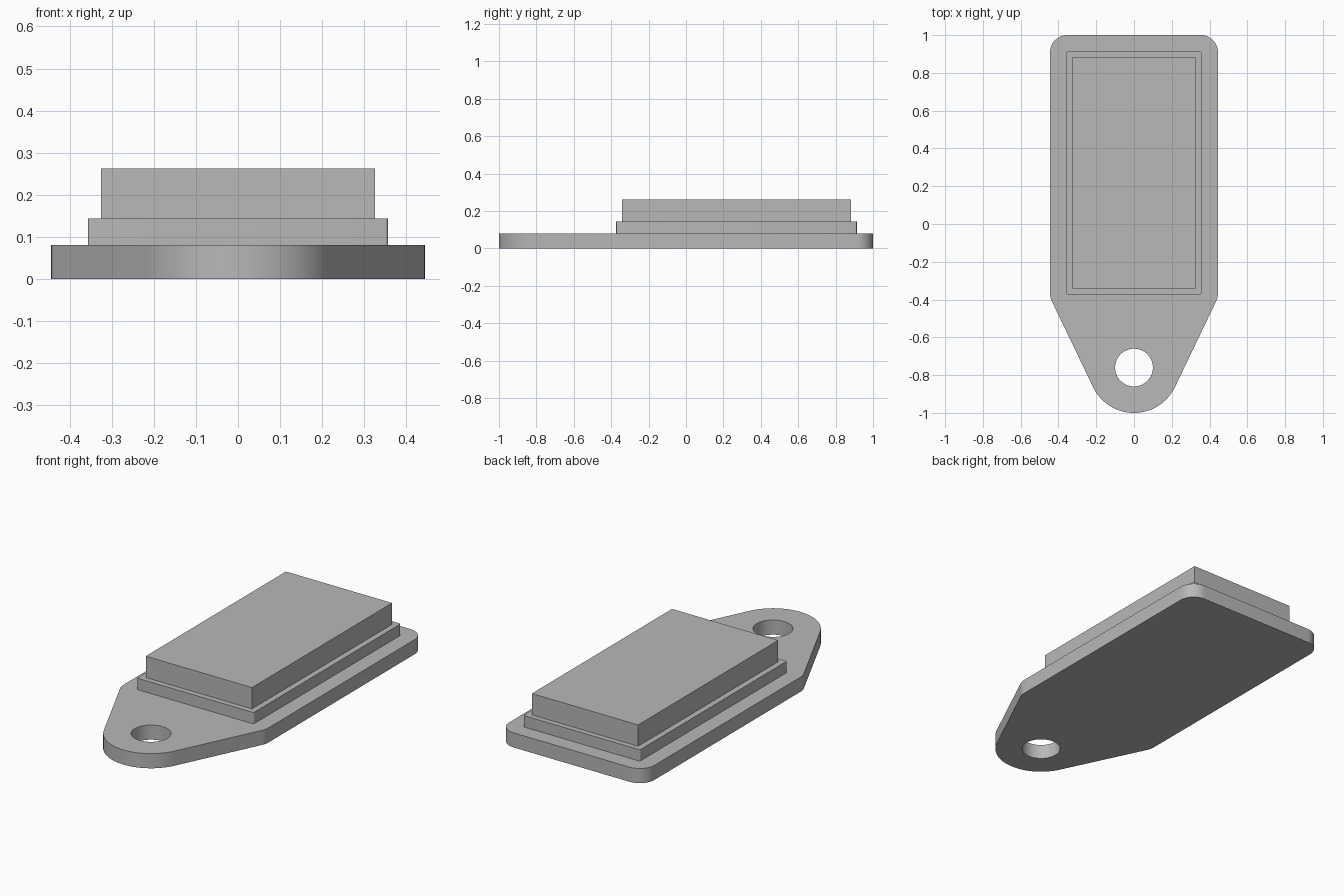
import bpy, bmesh
from math import radians, pi, cos, sin, tan, acos, atan2, hypot

cube = bpy.data.objects.get("Cube")
if cube:
    bpy.data.objects.remove(cube, do_unlink=True)

grey = bpy.data.materials.new("plain grey")
grey.use_nodes = True
grey.diffuse_color = (0.48, 0.48, 0.48, 1)
grey.node_tree.nodes["Principled BSDF"].inputs["Base Color"].default_value = grey.diffuse_color


def arc(cx, cy, r, start, end, steps):
    """Points along an arc, angles in radians."""
    angles = [start + (end - start) * i / steps for i in range(steps + 1)]
    return [(cx + r * cos(a), cy + r * sin(a)) for a in angles]


def slab(name, loops, z0, z1):
    """Extrude closed outlines (the first is the rim, others are holes)."""
    bm = bmesh.new()
    edges = []
    for loop in loops:
        verts = [bm.verts.new((x, y, z0)) for x, y in loop]
        edges += [bm.edges.new((v, verts[i - 1])) for i, v in enumerate(verts)]
    if len(loops) == 1:
        bm.faces.new(verts)
    else:
        bmesh.ops.triangle_fill(bm, edges=edges, use_beauty=True)
    result = bmesh.ops.extrude_face_region(bm, geom=bm.faces[:])
    top = [g for g in result["geom"] if isinstance(g, bmesh.types.BMVert)]
    bmesh.ops.translate(bm, verts=top, vec=(0, 0, z1 - z0))
    bmesh.ops.recalc_face_normals(bm, faces=bm.faces)
    mesh = bpy.data.meshes.new(name)
    bm.to_mesh(mesh)
    bm.free()
    mesh.materials.append(grey)
    obj = bpy.data.objects.new(name, mesh)
    bpy.context.collection.objects.link(obj)
    bpy.ops.object.select_all(action="DESELECT")
    obj.select_set(True)
    bpy.context.view_layer.objects.active = obj
    bpy.ops.object.shade_smooth_by_angle(angle=radians(30))
    return obj


def rectangle(half_x, y0, y1, r=0):
    """Rectangle outline, with rounded corners if r is given."""
    if not r:
        return [(half_x, y0), (half_x, y1), (-half_x, y1), (-half_x, y0)]
    corners = [(1, y1 - r), (-1, y1 - r), (-1, y0 + r), (1, y0 + r)]
    return [p for i, (s, y) in enumerate(corners)
            for p in arc(s * (half_x - r), y, r, i * pi / 2, (i + 1) * pi / 2, 6)]


# Base plate: rounded back corners, tapering to a round tab with a hole
half, shoulder_y, tab_y, tab_r, corner_r = 0.444, -0.39, -0.76, 0.24, 0.09
dy = shoulder_y - tab_y
slant = atan2(dy, half) - acos(tab_r / hypot(half, dy))
shoulder_cy = shoulder_y + corner_r * tan(-slant / 2)
right = arc(0, tab_y, tab_r, -pi / 2, slant, 24)
right += arc(half - corner_r, shoulder_cy, corner_r, slant, 0, 6)
right += arc(half - corner_r, 1 - corner_r, corner_r, 0, pi / 2, 16)
left = [(-x, y) for x, y in reversed(right[1:])]
hole = arc(0, tab_y, 0.1, 0, 2 * pi, 64)[:-1]
slab("base_plate", [right + left, hole], 0, 0.081)

# Stepped block on the plate
slab("lower_step", [rectangle(0.357, -0.373, 0.913, 0.008)], 0.081, 0.144)
slab("upper_block", [rectangle(0.325, -0.342, 0.883)], 0.144, 0.262)
